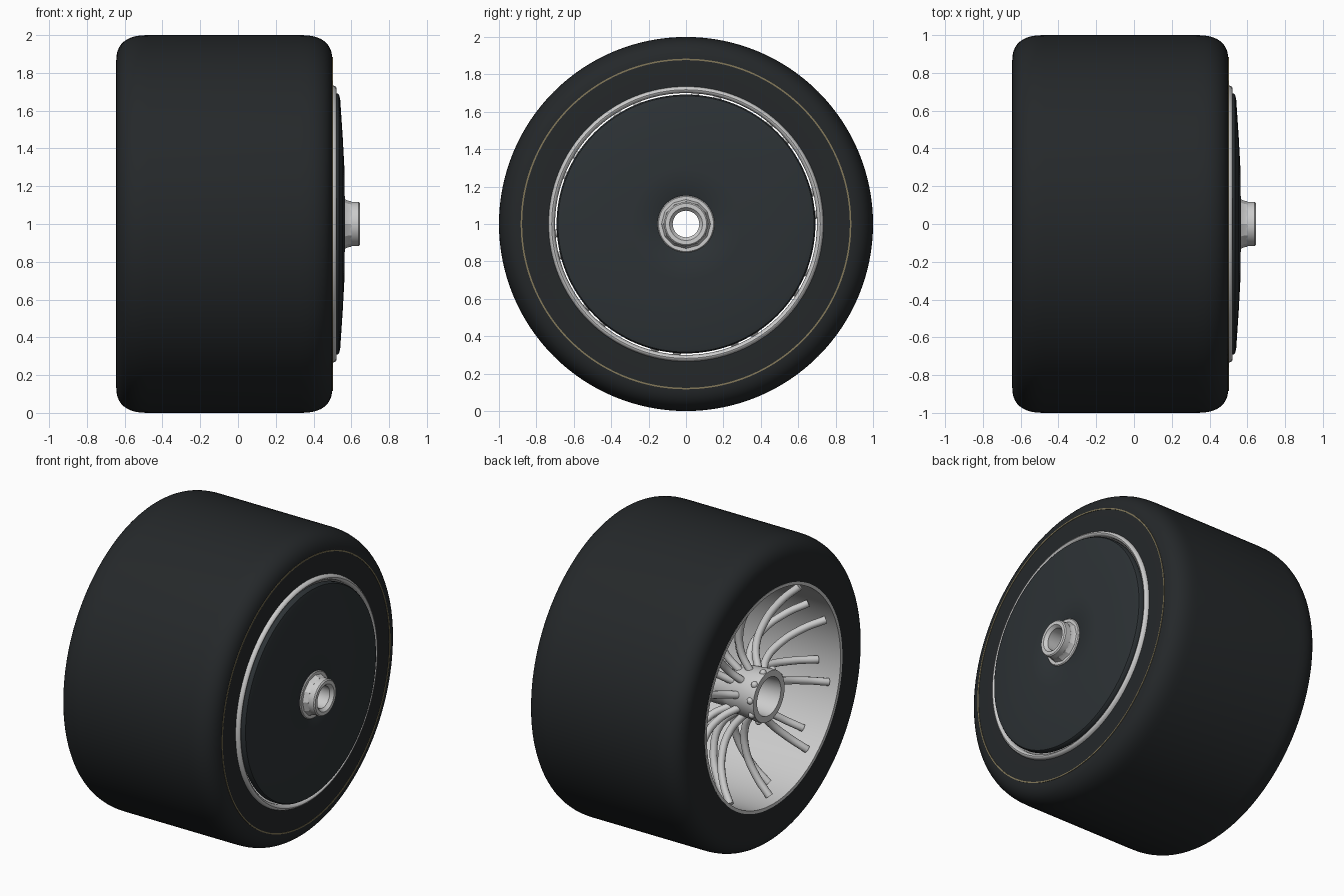
import bpy, bmesh
from math import sin, cos, pi, radians

if "Cube" in bpy.data.objects:
    bpy.data.objects.remove(bpy.data.objects["Cube"])

AXLE_Z = 1.0


def material(name, rgb):
    m = bpy.data.materials.new(name)
    m.diffuse_color = (*rgb, 1)
    m.use_nodes = True
    m.node_tree.nodes["Principled BSDF"].inputs["Base Color"].default_value = m.diffuse_color
    return m


RUBBER = material("rubber", (0.018, 0.021, 0.023))
CARBON = material("dark_cover", (0.026, 0.032, 0.036))
GOLD = material("gold_line", (0.23, 0.19, 0.10))


def finish(bm, name, mat=None, angle=35):
    bmesh.ops.recalc_face_normals(bm, faces=bm.faces[:])
    mesh = bpy.data.meshes.new(name)
    bm.to_mesh(mesh)
    bm.free()
    ob = bpy.data.objects.new(name, mesh)
    bpy.context.collection.objects.link(ob)
    if mat:
        mesh.materials.append(mat)
    bpy.ops.object.select_all(action='DESELECT')
    ob.select_set(True)
    bpy.context.view_layer.objects.active = ob
    bpy.ops.object.shade_smooth_by_angle(angle=radians(angle))
    return ob


def lathe(name, profile, mat=None, sides=128, angle=35):
    """Spin a closed (x, radius) profile about the axle."""
    bm = bmesh.new()
    rings = []
    for i in range(sides):
        a = 2 * pi * i / sides
        rings.append([bm.verts.new((x, r * cos(a), AXLE_Z + r * sin(a))) for x, r in profile])
    n = len(profile)
    for i in range(sides):
        p, q = rings[i], rings[(i + 1) % sides]
        for j in range(n):
            k = (j + 1) % n
            bm.faces.new((p[j], p[k], q[k], q[j]))
    return finish(bm, name, mat, angle)


def shoulder(x_side, x_flat, r_low, r_top=1.0, steps=10):
    """Rounded tyre shoulder, from the sidewall up to the tread."""
    pts = []
    for i in range(steps + 1):
        t = pi / 2 * i / steps
        pts.append((x_flat + (x_side - x_flat) * cos(t) ** 0.8,
                    r_low + (r_top - r_low) * sin(t) ** 0.8))
    return pts


# Tyre
right = shoulder(0.50, 0.33, 0.86)
left = shoulder(-0.645, -0.475, 0.86)
lathe("tyre", [(0.47, 0.712), (0.497, 0.73)] + right + [(-0.07, 1.0)]
      + left[::-1] + [(-0.642, 0.72), (-0.62, 0.712)], RUBBER)

# Thin painted line on the outer sidewall
lathe("sidewall_line", [(0.496, 0.876), (0.502, 0.876), (0.502, 0.884), (0.496, 0.884)], GOLD)

# Rim barrel with a rounded lip at the outer end
lip = [(0.49 + 0.032 * sin(t), 0.718 - 0.018 * cos(t)) for t in [pi * i / 8 for i in range(9)]]
lathe("rim_barrel", [(-0.645, 0.702), (-0.2, 0.702)] + lip
      + [(0.47, 0.714), (-0.62, 0.714), (-0.645, 0.722)])

# Dished cover over the outer face
lathe("wheel_cover", [(0.50, 0.692), (0.525, 0.692), (0.535, 0.685), (0.541, 0.66),
                      (0.555, 0.45), (0.563, 0.30), (0.564, 0.16), (0.555, 0.145),
                      (0.53, 0.12), (0.53, 0.30), (0.51, 0.66)], CARBON)

# Hub tube running through the wheel
lathe("hub_tube", [(-0.61, 0.165), (-0.61, 0.125), (-0.45, 0.115), (-0.43, 0.072),
                   (0.56, 0.072), (0.56, 0.12), (-0.35, 0.13), (-0.40, 0.15), (-0.59, 0.168)],
      sides=64)

# Centre nut: flange, faceted base and chamfered collar
lathe("nut_flange", [(0.545, 0.075), (0.545, 0.152), (0.562, 0.152), (0.567, 0.147), (0.567, 0.075)],
      sides=64)
lathe("nut_base", [(0.56, 0.075), (0.56, 0.135), (0.58, 0.124), (0.60, 0.12), (0.60, 0.075)],
      sides=12, angle=20)
lathe("nut_collar", [(0.56, 0.071), (0.57, 0.117), (0.638, 0.117), (0.645, 0.11),
                     (0.645, 0.088), (0.625, 0.071)], sides=64)


def spoke_curve(curve, pts, angle):
    s = curve.splines.new('BEZIER')
    s.bezier_points.add(len(pts) - 1)
    for bp, (x, r, twist) in zip(s.bezier_points, pts):
        a = angle + radians(twist)
        bp.co = (x, r * cos(a), AXLE_Z + r * sin(a))
        bp.handle_left_type = bp.handle_right_type = 'AUTO'


# Ten pairs of bowed spokes, forking from the hub to the back of the barrel
spokes = bpy.data.curves.new("spokes", 'CURVE')
spokes.dimensions = '3D'
spokes.bevel_depth = 0.024
spokes.bevel_resolution = 3
spokes.resolution_u = 6
spokes.use_fill_caps = True
near = [(-0.49, 0.13, 3), (-0.42, 0.26, 4), (-0.42, 0.42, 5), (-0.49, 0.58, 5), (-0.58, 0.69, 5)]
deep = [(-0.43, 0.12, -3), (-0.32, 0.25, -4), (-0.31, 0.41, -5), (-0.39, 0.58, -5), (-0.49, 0.69, -5)]
for k in range(10):
    a = 2 * pi * k / 10 + radians(9)
    spoke_curve(spokes, near, a)
    spoke_curve(spokes, deep, a)
bpy.context.collection.objects.link(bpy.data.objects.new("spokes", spokes))

# Small bolts around the back of the hub
bm = bmesh.new()
for k in range(10):
    a = 2 * pi * k / 10 + radians(9)
    ball = bmesh.ops.create_uvsphere(bm, u_segments=10, v_segments=6, radius=0.022)
    bmesh.ops.translate(bm, verts=ball["verts"],
                        vec=(-0.585, 0.162 * cos(a), AXLE_Z + 0.162 * sin(a)))
finish(bm, "hub_bolts")
